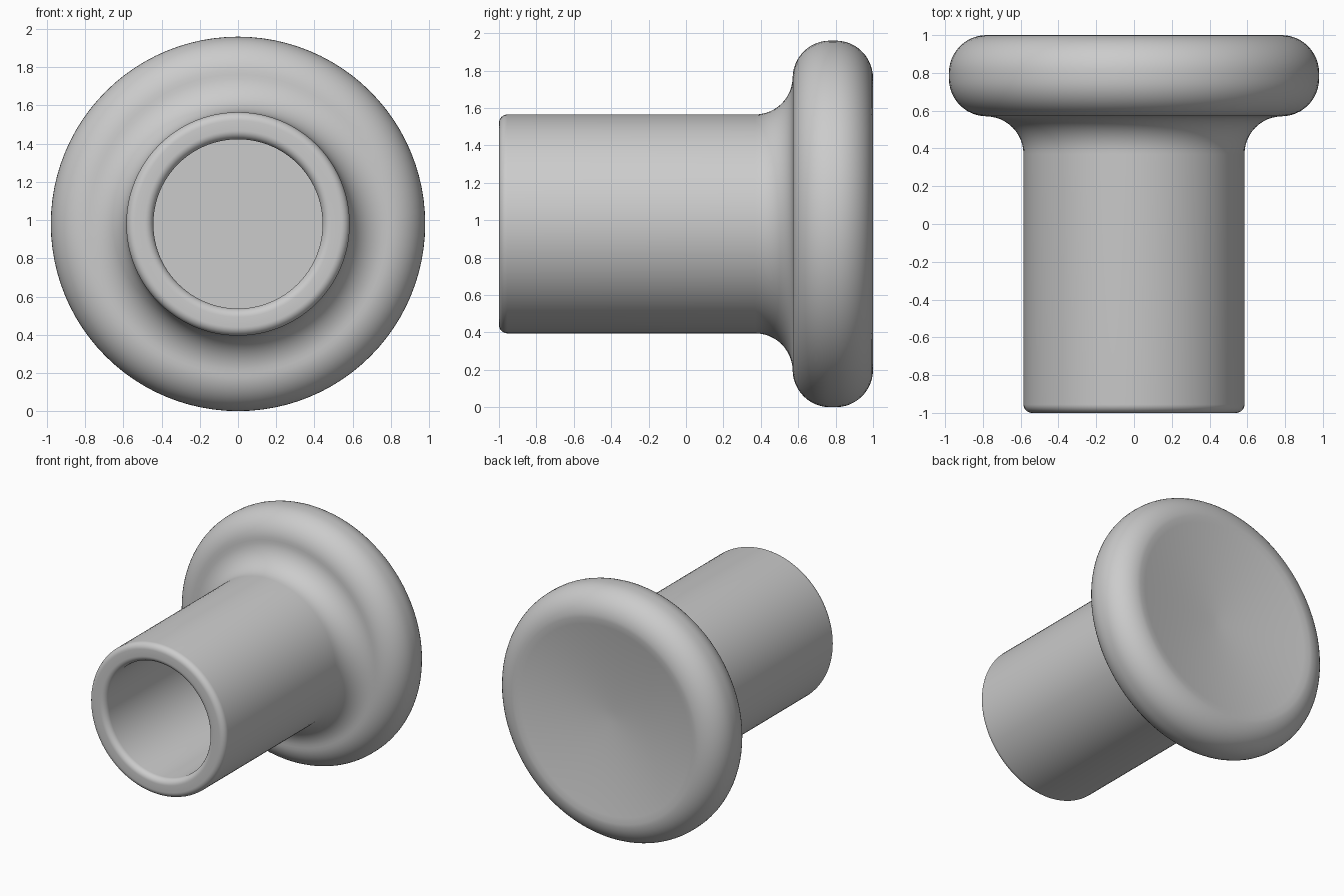
import bpy, bmesh
from math import cos, sin, pi, radians
from mathutils import Vector

cube = bpy.data.objects.get("Cube")
if cube:
    bpy.data.objects.remove(cube, do_unlink=True)

SEGMENTS = 96
RIM, AXIS_Z = 0.98, 0.98
TUBE, BORE = 0.585, 0.443
CREST, FILLET, LIP = 0.78, 0.2, 0.045


def material(name, colour):
    mat = bpy.data.materials.new(name)
    mat.use_nodes = True
    mat.diffuse_color = colour
    mat.node_tree.nodes["Principled BSDF"].inputs["Base Color"].default_value = colour
    return mat


def arc(r, y, radius, start, end, steps=12):
    """Points (radius, y) along a circular arc, angles in degrees."""
    angles = [radians(start + (end - start) * i / steps) for i in range(steps + 1)]
    return [(r + radius * cos(a), y + radius * sin(a)) for a in angles]


def lathe(name, profile, mat):
    """Revolve a (radius, y) profile around the y axis."""
    bm = bmesh.new()
    verts = [bm.verts.new((r, y, 0)) for r, y in profile]
    edges = [bm.edges.new(pair) for pair in zip(verts, verts[1:])]
    bmesh.ops.spin(bm, geom=verts + edges, cent=(0, 0, 0), axis=(0, 1, 0),
                   angle=2 * pi, steps=SEGMENTS, use_duplicate=False)
    bmesh.ops.remove_doubles(bm, verts=bm.verts, dist=0.0001)
    bmesh.ops.translate(bm, verts=bm.verts, vec=Vector((0, 0, AXIS_Z)))
    bmesh.ops.recalc_face_normals(bm, faces=bm.faces)
    mesh = bpy.data.meshes.new(name)
    bm.to_mesh(mesh)
    bm.free()
    mesh.materials.append(mat)
    obj = bpy.data.objects.new(name, mesh)
    bpy.context.collection.objects.link(obj)
    bpy.ops.object.select_all(action='DESELECT')
    obj.select_set(True)
    bpy.context.view_layer.objects.active = obj
    bpy.ops.object.shade_smooth_by_angle(angle=radians(35))
    return obj


# Bore floor and wall, then the rounded front lip
profile = [(0, 0.6), (BORE, 0.6)]
profile += arc(BORE + LIP, -1 + LIP, LIP, 180, 270, 8)
profile += arc(TUBE - LIP, -1 + LIP, LIP, -90, 0, 8)
# Flared neck between the tube and the flange
profile += arc(TUBE + FILLET, 0.37, FILLET, 180, 90)
# Rounded flange edge
profile += arc(CREST, 0.57 + FILLET, FILLET, -90, 0)
profile += arc(CREST, 1 - FILLET, FILLET, 0, 90)
# Shallow dish in the back face
DISH_STEPS = 16
for i in range(DISH_STEPS - 1, -1, -1):
    t = i / DISH_STEPS
    profile.append((CREST * t, 0.91 + 0.09 * t ** 1.5))

lathe("knob_body", profile, material("light grey", (0.6, 0.6, 0.6, 1)))
